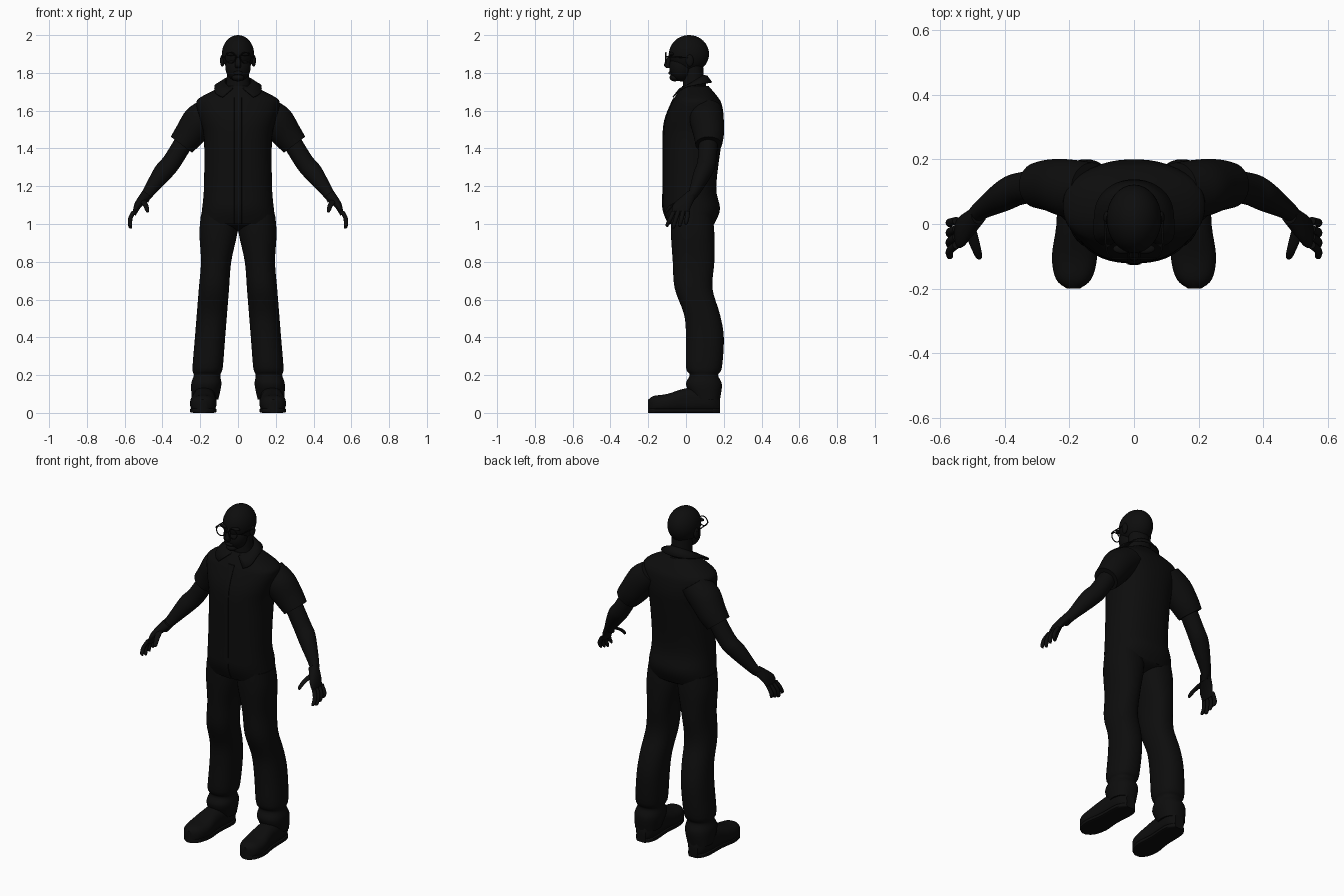
import bpy
import bmesh
from math import sin, cos, pi, radians
from mathutils import Vector

default_cube = bpy.data.objects.get("Cube")
if default_cube:
    bpy.data.objects.remove(default_cube, do_unlink=True)

black = bpy.data.materials.new("soft_black")
black.use_nodes = True
black.diffuse_color = (0.004, 0.004, 0.004, 1)
shader = black.node_tree.nodes["Principled BSDF"]
shader.inputs["Base Color"].default_value = black.diffuse_color

RIGHTWARD = Vector((1, 0, 0))
BACKWARD = Vector((0, 1, 0))
UPWARD = Vector((0, 0, 1))
ACROSS_ARM = Vector((4, 0, 3)).normalized()


def finish(name, bm, mirror=False, thickness=0):
    """Turn a bmesh into a smooth-shaded, optionally mirrored object."""
    bmesh.ops.recalc_face_normals(bm, faces=bm.faces)
    mesh = bpy.data.meshes.new(name)
    bm.to_mesh(mesh)
    bm.free()
    mesh.materials.append(black)
    part = bpy.data.objects.new(name, mesh)
    bpy.context.collection.objects.link(part)
    if thickness:
        shell = part.modifiers.new("thickness", 'SOLIDIFY')
        shell.thickness = thickness
        shell.offset = 0
    if mirror:
        part.modifiers.new("mirror", 'MIRROR')
    bpy.ops.object.select_all(action='DESELECT')
    part.select_set(True)
    bpy.context.view_layer.objects.active = part
    bpy.ops.object.shade_smooth_by_angle(angle=radians(45))


def spline(rows, steps=4):
    """Smooth a list of ring rows with a Catmull-Rom curve."""
    rows = [Vector((*row[:4], row[-1])) for row in rows]
    rows = [rows[0]] + rows + [rows[-1]]
    result = []
    for before, start, end, after in zip(rows, rows[1:], rows[2:], rows[3:]):
        leave, arrive = (end - before) / 2, (after - start) / 2
        for step in range(steps):
            t = step / steps
            ease = t * t * (3 - 2 * t)
            result.append(start + (end - start) * ease
                          + leave * (t * (1 - t) * (1 - t))
                          - arrive * (t * t * (1 - t)))
    return result + [rows[-1]]


def loft(name, rows, side=RIGHTWARD, depth=BACKWARD, sides=32, power=2, mirror=False):
    """Skin rings given as centre, radius along side and (if different) along depth."""
    bm = bmesh.new()
    rings = []
    for row in spline(rows):
        ring = []
        for index in range(sides):
            angle = 2 * pi * index / sides
            c, s = cos(angle), sin(angle)
            scale = (abs(c) ** power + abs(s) ** power) ** (-1 / power)
            offset = side * (c * row[3]) + depth * (s * row[4])
            ring.append(bm.verts.new(Vector(row[:3]) + offset * scale))
        rings.append(ring)
    for lower, upper in zip(rings, rings[1:]):
        for index in range(sides):
            bm.faces.new((lower[index - 1], lower[index], upper[index], upper[index - 1]))
    bm.faces.new(rings[0])
    bm.faces.new(rings[-1])
    finish(name, bm, mirror)


def upright(profile, start=0, lean=0):
    """Make ring rows from height, front edge, back edge and half width."""
    return [(start + lean * height, (front + back) / 2, height, half, (back - front) / 2)
            for height, front, back, half in profile]


def ball(name, location, size, mirror=False):
    """Add an ellipsoid."""
    bm = bmesh.new()
    bmesh.ops.create_uvsphere(bm, u_segments=32, v_segments=20, radius=1)
    bmesh.ops.scale(bm, vec=size, verts=bm.verts)
    bmesh.ops.translate(bm, vec=location, verts=bm.verts)
    finish(name, bm, mirror)


# Shirt body and button placket
shirt_profile = [
    (1, -.09, .15, .2), (1.08, -.12, .18, .19), (1.2, -.12, .16, .18), (1.45, -.12, .19, .18),
    (1.55, -.11, .2, .2), (1.63, -.08, .19, .22), (1.67, -.06, .17, .2), (1.73, -.02, .12, .08)]
loft("shirt", upright(shirt_profile), sides=48, power=2.3)
loft("button_placket",
     [(0, front, height, .02, .005) for height, front, back, half in shirt_profile[:-1]],
     sides=12, power=4)

# Sleeves and bare arms
loft("sleeve", [(.13, .11, 1.61, .08), (.2, .11, 1.55, .09), (.26, .12, 1.47, .08),
                (.3, .12, 1.42, .07)], side=ACROSS_ARM, mirror=True)
loft("arm", [(.27, .12, 1.46, .05), (.35, .11, 1.33, .05), (.4, .09, 1.27, .05),
             (.48, .04, 1.16, .03), (.5, .01, 1.13, .03)], side=ACROSS_ARM, mirror=True)

# Hands, with the fingers fanned out by a rule
loft("palm", [(.48, .03, 1.16, .03), (.53, -.02, 1.1, .02, .05), (.55, -.03, 1.05, .01, .04)],
     side=ACROSS_ARM, sides=20, mirror=True)
for index, finger in enumerate(("little", "ring", "middle", "index")):
    knuckle = .01 - index * .025
    tip = -index * .033
    end = .975 + .01 * abs(index - 2)
    loft(finger + "_finger",
         [(.55, knuckle, 1.07, .012), (.57, (knuckle + tip) / 2, 1.03, .012),
          (.57, tip, end + .01, .01), (.565, tip, end, .003)], sides=12, mirror=True)
loft("thumb", [(.51, -.01, 1.13, .02), (.49, -.07, 1.1, .015), (.48, -.1, 1.07, .01),
               (.48, -.1, 1.06, .002)], sides=12, mirror=True)

# Trousers with creased turn-ups
loft("hips", upright([(.96, 0, .07, .03), (1, -.08, .15, .18), (1.06, -.09, .15, .18)]),
     power=2.3)
leg_profile = [
    (1.05, -.08, .14, .1), (.95, -.08, .15, .1), (.8, -.07, .15, .08), (.66, -.06, .14, .08),
    (.52, -.01, .18, .08), (.4, 0, .2, .08), (.24, 0, .19, .08), (.2, .02, .17, .07),
    (.15, 0, .19, .08), (.07, .04, .18, .07)]
loft("trouser_leg", upright(leg_profile, start=.18, lean=-.08), power=2.3, mirror=True)

# Shoes, and soles that follow the same outline
shoe_profile = [(-.2, .02, .07), (-.17, .055, .09), (-.1, .07, .1), (0, .06, .13),
                (.13, .06, .14), (.18, .03, .1)]


def shoe_part(name, tallest, power):
    """Skin the shoe outline up to a chosen height."""
    rows = []
    for along, half, height in shoe_profile:
        middle = min(height, tallest) / 2
        rows.append((.18 - along * .04, along, middle, half, middle))
    loft(name, rows, depth=UPWARD, power=power, mirror=True)


shoe_part("shoe", tallest=1, power=2.5)
shoe_part("sole", tallest=.025, power=6)

# Neck and head
loft("neck", [(0, .04, 1.68, .07, .06), (0, .04, 1.76, .06, .055), (0, .04, 1.85, .06, .05)])
ball("skull", (0, .016, 1.9), (.085, .106, .1))
ball("jaw", (0, -.025, 1.83), (.067, .064, .075))
ball("chin", (0, -.06, 1.775), (.033, .027, .02))
loft("nose", [(0, -.08, 1.9, .008), (0, -.1, 1.845, .016), (0, -.09, 1.825, .012)], sides=16)
ball("lips", (0, -.083, 1.8), (.025, .01, .01))
ball("brow", (.035, -.077, 1.9), (.03, .015, .01), mirror=True)
ball("ear", (.083, .02, 1.865), (.012, .02, .032), mirror=True)

# Round wire glasses
bpy.ops.mesh.primitive_torus_add(major_radius=.028, minor_radius=.003,
                                 major_segments=32, minor_segments=8)
rim = bpy.context.object
rim.name = "glasses_rim"
for vertex in rim.data.vertices:
    across, upward, outward = vertex.co
    vertex.co = (across + .04, outward - .107, upward + 1.88)
rim.data.materials.append(black)
rim.modifiers.new("mirror", 'MIRROR')
bpy.ops.object.shade_smooth_by_angle()
loft("glasses_bridge", [(-.013, -.107, 1.885, .003), (.013, -.107, 1.885, .003)],
     side=BACKWARD, depth=UPWARD, sides=8)
loft("glasses_temple", [(.067, -.107, 1.885, .003), (.085, -.08, 1.885, .003),
                        (.09, .03, 1.88, .003)], depth=UPWARD, sides=8, mirror=True)

# Folded collar, open at the throat with two falling points
bm = bmesh.new()
strips = []
segments = 40
for index in range(segments + 1):
    angle = radians(20 + 320 * index / segments)
    across, along = sin(angle), -cos(angle)
    front = (1 - along) / 2
    point = front ** 6
    stand = (across * .08, .036 + along * .07, 1.72 - front * .04)
    top = (across * .07, .036 + along * .06, 1.787 - front * .07)
    fold = (across * .085, .036 + along * .075, 1.783 - front * .07)
    edge = (across * (.12 + point * .14), .036 + along * (.1 + point * .015),
            1.75 - front * .03 - point * .06)
    strips.append([bm.verts.new(corner) for corner in (stand, top, fold, edge)])
for left, right in zip(strips, strips[1:]):
    for row in range(3):
        bm.faces.new((left[row], left[row + 1], right[row + 1], right[row]))
finish("collar", bm, thickness=.006)
